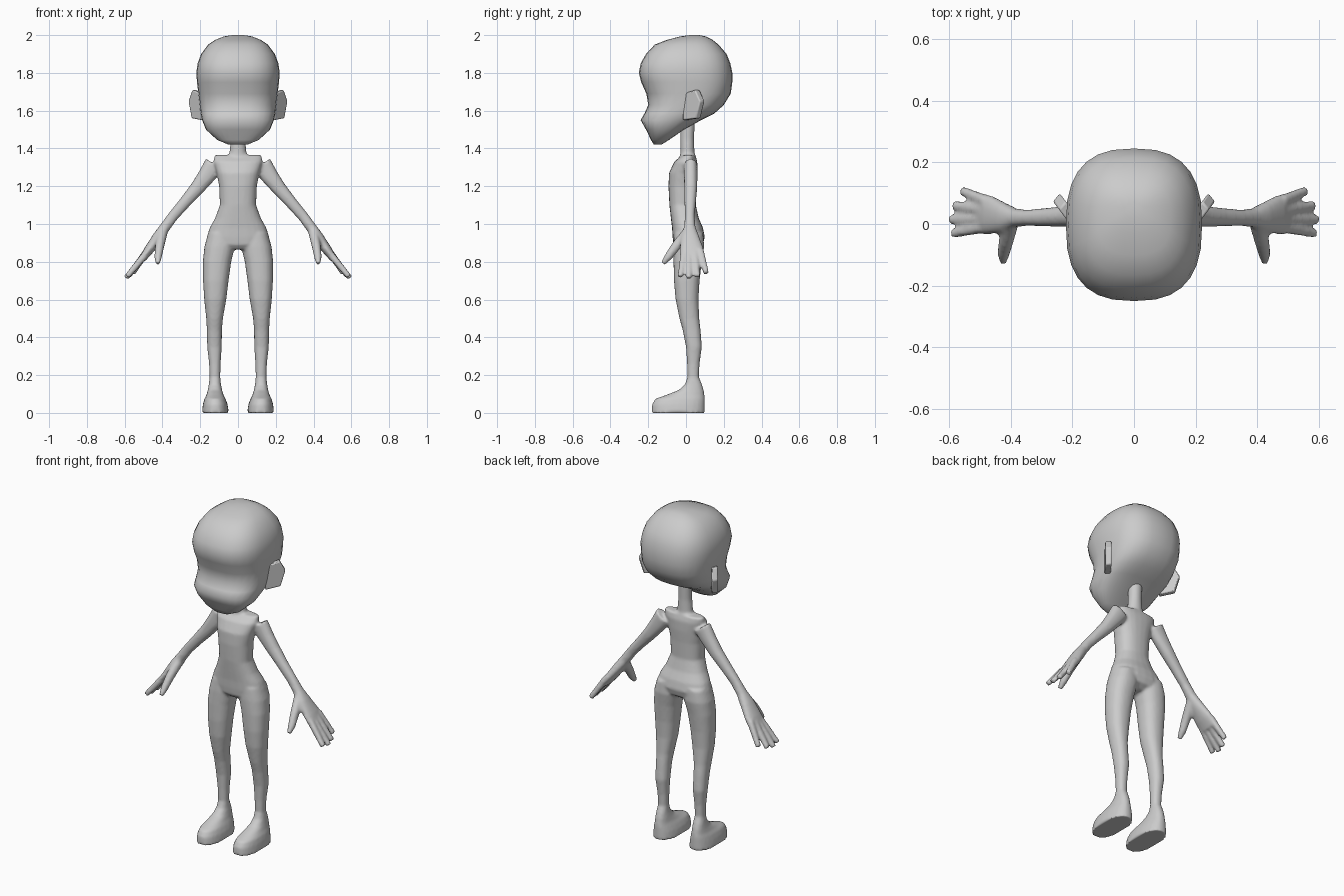
import bpy, bmesh, math
from mathutils import Vector

if "Cube" in bpy.data.objects:
    bpy.data.objects.remove(bpy.data.objects["Cube"], do_unlink=True)

grey = bpy.data.materials.new("plain_grey")
grey.use_nodes = True
grey.diffuse_color = (0.6, 0.6, 0.6, 1)
grey.node_tree.nodes["Principled BSDF"].inputs["Base Color"].default_value = (0.6, 0.6, 0.6, 1)


def oval(center, a, b, sides=20, power=2.0):
    """Closed superellipse ring spanned by the half axes a and b."""
    pts = []
    for i in range(sides):
        t = math.tau * i / sides
        c, s = math.cos(t), math.sin(t)
        pts.append(Vector(center)
                   + Vector(a) * math.copysign(abs(c) ** (2 / power), c)
                   + Vector(b) * math.copysign(abs(s) ** (2 / power), s))
    return pts


def loft(bm, rings):
    """Skin a list of rings and close both ends."""
    loops = [[bm.verts.new(p) for p in ring] for ring in rings]
    n = len(loops[0])
    for low, high in zip(loops, loops[1:]):
        for i in range(n):
            j = (i + 1) % n
            bm.faces.new((low[i], low[j], high[j], high[i]))
    bm.faces.new(loops[0][::-1])
    bm.faces.new(loops[-1])


def stack(bm, levels, side=1, power=2.0, sides=24):
    """Loft level rings given as (z, x min, x max, y min, y max)."""
    loft(bm, [oval((side * (x0 + x1) / 2, (y0 + y1) / 2, z),
                   ((x1 - x0) / 2, 0, 0), (0, (y1 - y0) / 2, 0), sides, power)
              for z, x0, x1, y0, y1 in levels])


def limb(bm, path, side=1, sides=16, power=2.0):
    """Loft along points given as (x, y, z, half depth, half thickness)."""
    pts = [Vector(p[:3]) for p in path]
    rings = []
    for i, p in enumerate(path):
        along = (pts[min(i + 1, len(pts) - 1)] - pts[max(i - 1, 0)]).normalized()
        thick = along.cross(Vector((0, 1, 0))).normalized()
        deep = thick.cross(along)
        rings.append([Vector((side * v.x, v.y, v.z))
                      for v in oval(pts[i], deep * p[3], thick * p[4], sides, power)])
    loft(bm, rings)


def finish(bm, name, angle=60):
    bmesh.ops.recalc_face_normals(bm, faces=bm.faces)
    mesh = bpy.data.meshes.new(name)
    bm.to_mesh(mesh)
    bm.free()
    mesh.materials.append(grey)
    obj = bpy.data.objects.new(name, mesh)
    bpy.context.collection.objects.link(obj)
    bpy.ops.object.select_all(action='DESELECT')
    obj.select_set(True)
    bpy.context.view_layer.objects.active = obj
    bpy.ops.object.shade_smooth_by_angle(angle=math.radians(angle))
    return obj


# Head: domed skull, overhanging brow, pushed-in face and small muzzle
head = bmesh.new()
skull = [  # z, half width, front, back
    (1.42, .05, -.17, -.13), (1.445, .11, -.185, -.09), (1.5, .17, -.212, -.01),
    (1.55, .19, -.24, .08), (1.585, .198, -.22, .15), (1.63, .203, -.2, .2),
    (1.69, .21, -.21, .237), (1.75, .217, -.237, .245), (1.8, .221, -.25, .245),
    (1.85, .214, -.24, .235), (1.9, .195, -.212, .215), (1.95, .158, -.165, .172),
    (1.975, .12, -.1, .14), (1.993, .075, -.03, .105), (2.0, .03, .02, .07)]
stack(head, [(z, -w, w, f, b) for z, w, f, b in skull], power=2.6, sides=28)
finish(head, "head")

# Ears: thick plates angled outward and back
ear_outline = [(-.03, 1.69), (.035, 1.71), (.062, 1.65), (.04, 1.56), (-.03, 1.55)]
for side, name in ((1, "left_ear"), (-1, "right_ear")):
    ear = bmesh.new()
    loft(ear, [[Vector((side * (x + u * .75), y + u, z)) for u, z in ear_outline]
               for x, y in ((.195, .038), (.217, .012))])
    obj = finish(ear, name, 40)
    bevel = obj.modifiers.new("soft_edge", 'BEVEL')
    bevel.width = .006
    bevel.segments = 2

# Body: torso, neck and limbs fused into one skin
body = bmesh.new()
torso = [  # z, half width, front, back
    (.865, .09, -.045, .05), (.89, .155, -.066, .088), (.93, .166, -.071, .1),
    (.98, .15, -.074, .09), (1.03, .122, -.08, .068), (1.1, .096, -.088, .052),
    (1.2, .1, -.093, .055), (1.27, .113, -.09, .06), (1.33, .13, -.062, .06),
    (1.365, .125, -.02, .05)]
stack(body, [(z, -w, w, f, b) for z, w, f, b in torso], power=2.4)
stack(body, [(1.3, -.07, .07, -.04, .05), (1.38, -.045, .045, -.03, .045),
             (1.45, -.038, .038, -.03, .043), (1.62, -.038, .038, -.025, .05)])

leg = [(.95, .02, .158, -.062, .092), (.88, .016, .178, -.066, .096),
       (.8, .036, .186, -.066, .084), (.7, .05, .185, -.064, .072),
       (.6, .062, .179, -.055, .066), (.5, .08, .168, -.035, .07),
       (.44, .085, .165, -.018, .077), (.35, .086, .163, .0, .084),
       (.26, .092, .153, .006, .072), (.19, .094, .15, .008, .068),
       (.15, .09, .155, -.006, .085), (.12, .084, .16, -.04, .094),
       (.093, .076, .168, -.11, .098), (.075, .066, .178, -.162, .1),
       (.045, .055, .186, -.18, .1), (.0, .048, .192, -.182, .1)]
arm = [(.125, .025, 1.315, .036, .055), (.17, .025, 1.25, .036, .046),
       (.22, .025, 1.185, .034, .038), (.285, .022, 1.11, .03, .031),
       (.345, .02, 1.04, .026, .028), (.385, .02, .985, .03, .028),
       (.42, .02, .935, .048, .03), (.47, .03, .865, .064, .026),
       (.505, .035, .815, .067, .018)]
thumb = [(.4, .01, .955, .03, .028), (.415, -.055, .88, .026, .024),
         (.423, -.095, .825, .021, .02), (.425, -.122, .792, .013, .013)]
finger_ends = [((.48, .075, .86), (.557, .107, .74)), ((.49, .046, .845), (.583, .06, .722)),
               ((.49, .016, .84), (.593, .014, .714)), ((.485, -.01, .845), (.587, -.03, .722))]
for side in (1, -1):
    stack(body, leg, side, power=2.3)
    limb(body, arm, side, power=2.2)
    limb(body, thumb, side)
    for base, tip in finger_ends:
        limb(body, [(*base, .019, .019), (*tip, .015, .015)], side, 12, 2.5)
obj = finish(body, "body")
skin = obj.modifiers.new("fused_skin", 'REMESH')
skin.mode = 'VOXEL'
skin.voxel_size = .008
skin.use_smooth_shade = True
soften = obj.modifiers.new("soften", 'SMOOTH')
soften.factor = .5
soften.iterations = 4
